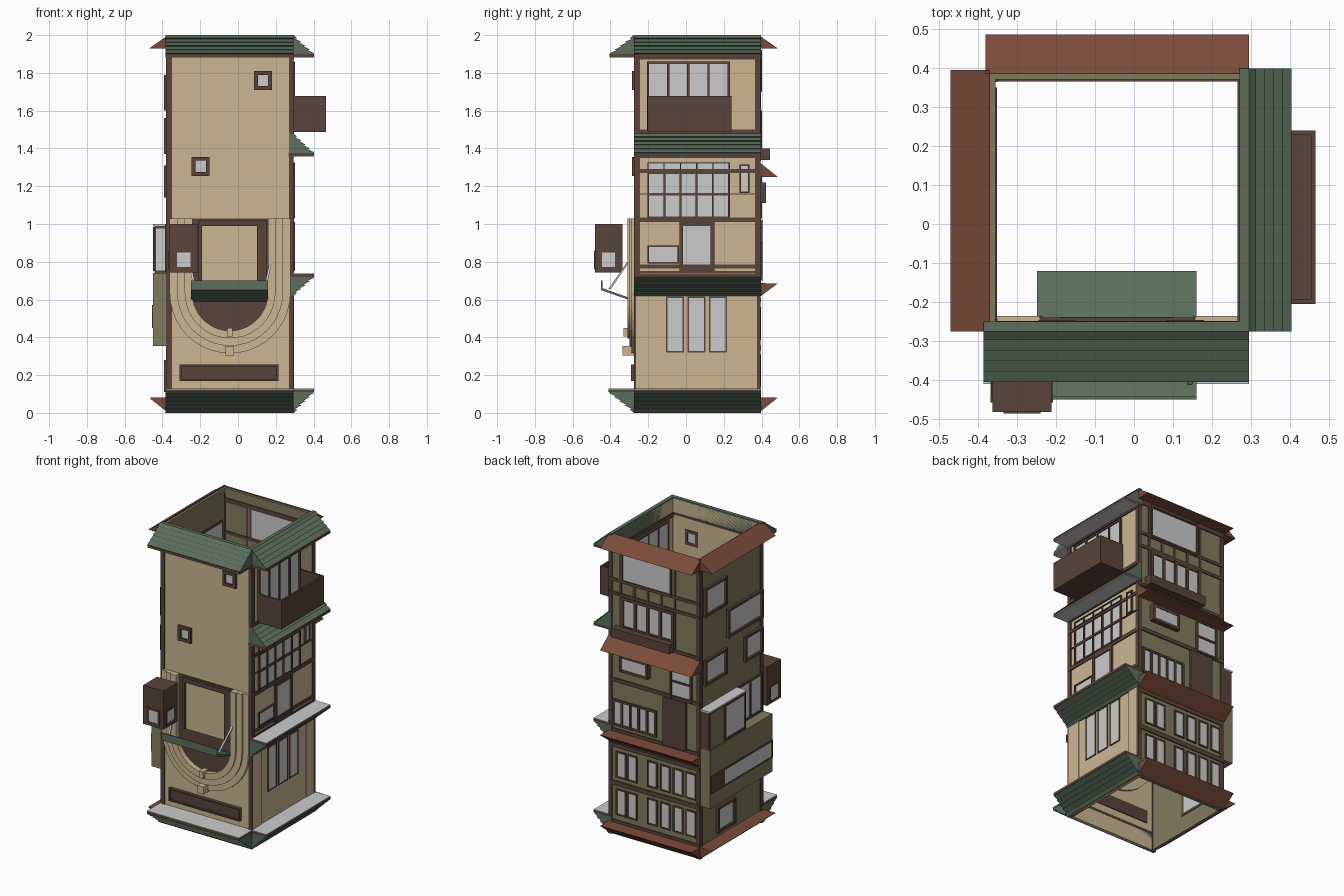
import bpy, bmesh, math
from mathutils import Vector

if "Cube" in bpy.data.objects:
    bpy.data.objects.remove(bpy.data.objects["Cube"])


def material(name, rgb):
    m = bpy.data.materials.new(name)
    m.diffuse_color = (*rgb, 1)
    m.use_nodes = True
    m.node_tree.nodes["Principled BSDF"].inputs["Base Color"].default_value = m.diffuse_color
    return m


TAN = material("tan_plaster", (0.60, 0.47, 0.29))
OLIVE = material("olive_plaster", (0.22, 0.20, 0.11))
BROWN = material("brown_timber", (0.10, 0.058, 0.042))
GREEN = material("green_tiles", (0.107, 0.156, 0.107))
RED = material("red_tiles", (0.195, 0.07, 0.042))
X0, X1, Y0, Y1 = -0.375, 0.29, -0.27, 0.39


# Maps along-wall u, outward d and height z to a point on one of the four sides
def place(side, u, d, z):
    return {"F": (u, Y0 - d, z), "B": (u, Y1 + d, z),
            "R": (X1 + d, u, z), "L": (X0 - d, u, z)}[side]


# Solid built from matching end polygons; several solids make one object
def solids(name, ends, mat=None):
    bm = bmesh.new()
    for a, b in ends:
        va, vb = [bm.verts.new(p) for p in a], [bm.verts.new(p) for p in b]
        bm.faces.new(va)
        bm.faces.new(vb[::-1])
        for i in range(len(va)):
            j = (i + 1) % len(va)
            bm.faces.new((va[j], va[i], vb[i], vb[j]))
    bmesh.ops.recalc_face_normals(bm, faces=bm.faces)
    me = bpy.data.meshes.new(name)
    bm.to_mesh(me)
    bm.free()
    if mat:
        me.materials.append(mat)
    ob = bpy.data.objects.new(name, me)
    bpy.context.collection.objects.link(ob)
    return ob


def facing(side, pts, d0, d1):
    return [[place(side, u, d, z) for u, z in pts] for d in (d0, d1)]


def along(side, pts, u0, u1):
    return [[place(side, u, d, z) for d, z in pts] for u in (u0, u1)]


def slab(side, u0, u1, z0, z1, d0=-0.02, d1=0.0):
    return facing(side, [(u0, z0), (u1, z0), (u1, z1), (u0, z1)], d0, d1)


# Framed window with any number of columns and rows
def window(name, side, u0, u1, z0, z1, cols=1, rows=1, out=0.012, f=0.012, base=0.0):
    bars = []
    for i in range(cols + 1):
        c = u0 + f / 2 + (u1 - u0 - f) * i / cols
        bars.append(slab(side, c - f / 2, c + f / 2, z0, z1, base - 0.024, base + out))
    for i in range(rows + 1):
        c = z0 + f / 2 + (z1 - z0 - f) * i / rows
        bars.append(slab(side, u0, u1, c - f / 2, c + f / 2, base - 0.024, base + out - 0.001))
    solids(name + "_frame", bars, BROWN)
    solids(name + "_glass", [slab(side, u0 + f / 2, u1 - f / 2, z0 + f / 2, z1 - f / 2,
                                  base - 0.022, base + 0.004)])


# Stepped tile skirt: z_in at the wall, z_out at the eave (inverted when z_out is higher)
def green_skirt(name, side, u0, u1, z_in, z_out, depth, n=5):
    s = 1 if z_out > z_in else -1
    pts = [(-0.02, z_out), (-0.02, z_in), (0.005, z_in)]
    for i in range(1, n + 1):
        d, z = depth * i / n, z_in + (z_out - z_in) * i / n
        pts += [(d, z - s * 0.004), (d - 0.01, z)]
    solids(name, [along(side, pts, u0, u1)], GREEN)
    solids(name + "_eave", [slab(side, u0, u1, *sorted((z_out, z_out + s * 0.015)), -0.022, depth)], BROWN)
    solids(name + "_soffit", [slab(side, u0, u1, *sorted((z_out + s * 0.015, z_out + s * 0.018)), 0, depth)])


def red_skirt(name, side, u0, u1, z_in, z_out):
    s = 1 if z_out > z_in else -1
    pts = [(-0.005, z_in), (0.095, z_out), (0.0, z_out + s * 0.002)]
    solids(name, [along(side, pts, u0, u1)], RED)


# Walls
solids("front_wall", [slab("F", X0, X1, 0, 1.99)], TAN)
solids("right_wall", [slab("R", Y0, Y1, 0, 1.99)], TAN)
solids("back_wall", [slab("B", X0, X1, 0, 1.99)], OLIVE)
solids("left_wall", [slab("L", Y0, Y1, 0, 1.99)], OLIVE)

# Corner posts
solids("corner_posts", [slab("F", X0 - 0.005, -0.35, 0, 1.9, -0.026, 0.004),
                        slab("F", 0.27, X1 + 0.005, 0, 1.9, -0.026, 0.004),
                        slab("B", X0 - 0.005, -0.35, 0, 1.95, -0.026, 0.005),
                        slab("B", 0.27, X1 + 0.005, 0, 1.95, -0.026, 0.005)], BROWN)

# Tile skirts
green_skirt("front_top_skirt", "F", -0.385, 0.295, 2.0, 1.90, 0.135)
green_skirt("front_base_skirt", "F", -0.385, 0.295, 0.0, 0.11, 0.14)
for nm, a, b in (("top", 2.0, 1.90), ("balcony", 1.48, 1.375), ("middle", 0.62, 0.72), ("base", 0.0, 0.11)):
    green_skirt("right_%s_skirt" % nm, "R", -0.275, 0.398, a, b, 0.113)
for nm, a, b in (("top", 2.0, 1.93), ("upper", 1.33, 1.25), ("lower", 0.61, 0.685), ("base", 0.0, 0.08)):
    red_skirt("back_%s_skirt" % nm, "B", -0.38, 0.295, a, b)
red_skirt("left_top_skirt", "L", -0.275, 0.395, 2.0, 1.93)
red_skirt("left_base_skirt", "L", -0.275, 0.395, 0.0, 0.08)

# Front: small windows and base plaque
window("front_high_window", "F", 0.085, 0.18, 1.71, 1.81, out=0.016, f=0.02)
window("front_mid_window", "F", -0.245, -0.15, 1.255, 1.355, out=0.016, f=0.02)
solids("plaque", [slab("F", -0.31, 0.215, 0.17, 0.255, -0.026, 0.012)], BROWN)
solids("plaque_rim", [slab("F", -0.31, 0.215, 0.17, 0.18, 0, 0.022), slab("F", -0.31, 0.215, 0.245, 0.255, 0, 0.022),
                      slab("F", -0.31, -0.3, 0.18, 0.245, 0, 0.022), slab("F", 0.205, 0.215, 0.18, 0.245, 0, 0.022)], BROWN)

# Front: U-shaped arch in three stepped bands
CX, CZ, TOP = -0.042, 0.635, 1.03


def u_line(r, n=20):
    arc = [(CX + r * math.cos(math.pi * i / n), CZ - r * math.sin(math.pi * i / n)) for i in range(n + 1)]
    return [(CX + r, TOP)] + arc + [(CX - r, TOP)]


for i, (ra, rb, d) in enumerate(((0.32, 0.28, 0.018), (0.28, 0.24, 0.03), (0.24, 0.2, 0.04))):
    solids("arch_band_%d" % i, [facing("F", u_line(ra) + u_line(rb)[::-1], -0.034, d)], TAN)
solids("arch_infill", [facing("F", u_line(0.205), -0.03, 0.004)], BROWN)
solids("arch_keystones", [slab("F", -0.067, -0.02, 0.305, 0.355, 0, 0.065),
                          slab("F", -0.058, -0.028, 0.405, 0.45, 0, 0.06)], TAN)
solids("door_panel", [slab("F", -0.19, 0.10, 0.68, 0.99, -0.032, 0.008)], TAN)
solids("door_frame", [slab("F", -0.21, -0.19, 0.68, 1.02, 0, 0.02), slab("F", 0.10, 0.15, 0.68, 1.02, 0, 0.02),
                      slab("F", -0.19, 0.10, 0.99, 1.02, 0, 0.02)], BROWN)

# Front: canopy tray with support rods
solids("canopy", [along("F", [(-0.15, 0.535), (0.18, 0.65), (0.18, 0.70), (0.172, 0.70), (0.172, 0.66), (-0.15, 0.545)],
                        -0.248, 0.16)], GREEN)
for nm, s in (("left", -1), ("right", 1)):
    a, b = Vector((CX + s * 0.185, -0.405, 0.655)), Vector((CX + s * 0.215, -0.305, 0.80))
    sq = [Vector(o) * 0.006 for o in ((1, 1, 0), (-1, 1, 0), (-1, -1, 0), (1, -1, 0))]
    solids("canopy_rod_" + nm, [[[a + o for o in sq], [b + o for o in sq]]])

# Front: hanging lantern box with a window on every side
solids("lantern_box", [slab("F", -0.362, -0.212, 0.742, 1.0, 0.067, 0.212)], BROWN)
window("lantern_front", "F", -0.335, -0.24, 0.76, 0.86, base=0.21, out=0.006)
window("lantern_right", "R", -0.458, -0.365, 0.76, 0.86, base=-0.504, out=0.006)
window("lantern_left", "L", -0.458, -0.365, 0.76, 0.86, base=-0.011, out=0.004)

# Right: ground floor pilasters and tall windows
solids("right_pilasters", [slab("R", -0.265, -0.17, 0.13, 0.62, 0, 0.006),
                           slab("R", 0.30, 0.375, 0.13, 0.62, 0, 0.006)], TAN)
for i in range(3):
    window("right_tall_window_%d" % i, "R", -0.105 + i * 0.113, -0.01 + i * 0.113, 0.32, 0.615, out=0.006, f=0.008)

# Right: timber beams, door and gridded windows
solids("right_beams", [slab("R", Y0, Y1, a, b, -0.025, 0.007) for a, b in
                       ((0.74, 0.75), (0.765, 0.785), (1.01, 1.035), (1.155, 1.162), (1.27, 1.29), (1.35, 1.375),
                        (1.48, 1.50), (1.87, 1.90))] + [slab("R", 0.375, Y1, 0.13, 1.9, -0.02, 0.005)], BROWN)
window("right_door", "R", -0.035, 0.15, 0.75, 1.01, f=0.02)
window("right_low_window", "R", -0.205, -0.037, 0.79, 0.885, f=0.008)
window("right_grid_window", "R", -0.205, 0.232, 1.03, 1.16, cols=5, f=0.01)
window("right_grid_window_mid", "R", -0.205, 0.232, 1.155, 1.275, cols=5, f=0.01)
window("right_grid_window_top", "R", -0.205, 0.232, 1.285, 1.325, cols=5, f=0.006)
window("right_slit_window", "R", 0.283, 0.335, 1.165, 1.315, f=0.008)
window("right_balcony_window", "R", -0.207, 0.232, 1.49, 1.86, cols=4, f=0.012)

# Right: open balcony
solids("balcony", [slab("R", -0.205, 0.24, 1.487, 1.50, 0, 0.175), slab("R", -0.205, 0.24, 1.5, 1.677, 0.163, 0.175),
                   slab("R", -0.205, -0.193, 1.5, 1.677, 0, 0.163), slab("R", 0.228, 0.24, 1.5, 1.677, 0, 0.163)], BROWN)

# Back: two lower window rows
for r, z in enumerate((0.135, 0.385)):
    for i, u in enumerate((-0.35, -0.255, -0.16, -0.065, 0.085, 0.165)):
        window("back_row%d_window_%d" % (r, i), "B", u, u + 0.075, z, z + 0.175, out=0.008, f=0.01)

# Back: timber beams
solids("back_beams", [slab("B", X0, X1, a, b, -0.025, 0.007) for a, b in
                      ((0.08, 0.10), (0.33, 0.36), (0.585, 0.61), (0.69, 0.71), (1.02, 1.045), (1.33, 1.35),
                       (1.60, 1.62), (1.69, 1.71), (1.90, 1.93))] +
       [slab("B", u, u + 0.016, 1.33, 1.9, -0.02, 0.006) for u in (-0.2, 0.2)] +
       [slab("B", u, u + 0.016, 1.60, 1.7, -0.02, 0.006) for u in (-0.1, 0.0, 0.1)], BROWN)

# Back: middle and upper floor openings
window("back_strip_window", "B", -0.06, 0.265, 0.73, 0.905, cols=5, f=0.014)
solids("back_door", [slab("B", -0.28, -0.11, 0.70, 1.02, -0.024, 0.014)], BROWN)
solids("back_box_bay", [slab("B", -0.01, 0.2, 1.11, 1.22, 0, 0.026)], BROWN)
window("back_box_bay_window", "B", -0.01, 0.2, 1.11, 1.22, base=0.025, out=0.008, f=0.018)
window("back_tall_window", "B", -0.32, -0.16, 1.03, 1.25, cols=1, rows=2)
solids("back_ledge", [slab("B", -0.19, 0.24, 1.338, 1.40, 0, 0.055)], BROWN)
window("back_upper_windows", "B", -0.19, 0.2, 1.39, 1.6, cols=4, f=0.02)
window("back_top_window", "B", -0.17, 0.2, 1.70, 1.92)

# Left: scattered framed windows
for i, (a, b, c, d) in enumerate(((0.12, 0.35, 1.60, 1.79), (-0.26, 0.11, 1.37, 1.56), (0.12, 0.35, 1.14, 1.31),
                                  (-0.26, -0.07, 1.14, 1.31), (0.03, 0.22, 0.11, 0.28))):
    window("left_window_%d" % i, "L", a, b, c, d, out=0.018, f=0.016)

# Left: projecting storey with band window, and the upper bay over its rear half
solids("left_lower_bay", [slab("L", Y0, Y1, 0.355, 0.74, 0, 0.075)], OLIVE)
window("left_band_window", "L", -0.265, 0.25, 0.45, 0.57, base=0.075, out=0.006)
solids("left_band_shutter", [slab("L", 0.25, 0.385, 0.45, 0.57, 0.07, 0.08)], BROWN)
solids("left_upper_bay", [slab("L", 0.0, Y1, 0.74, 0.99, 0, 0.068)], BROWN)
solids("left_upper_bay_panel", [slab("L", 0.24, Y1 - 0.01, 0.75, 0.98, 0.06, 0.072)], OLIVE)
solids("left_upper_bay_roof", [slab("L", 0.0, Y1, 0.99, 1.0, 0, 0.075)])
window("left_upper_bay_window", "L", 0.01, 0.23, 0.75, 0.985, base=0.068, out=0.007)
solids("left_bay_front_glass", [slab("F", -0.435, -0.385, 0.755, 0.975, -0.275, -0.267)])
window("left_terrace_window", "L", -0.26, -0.005, 0.745, 1.0, cols=2)
